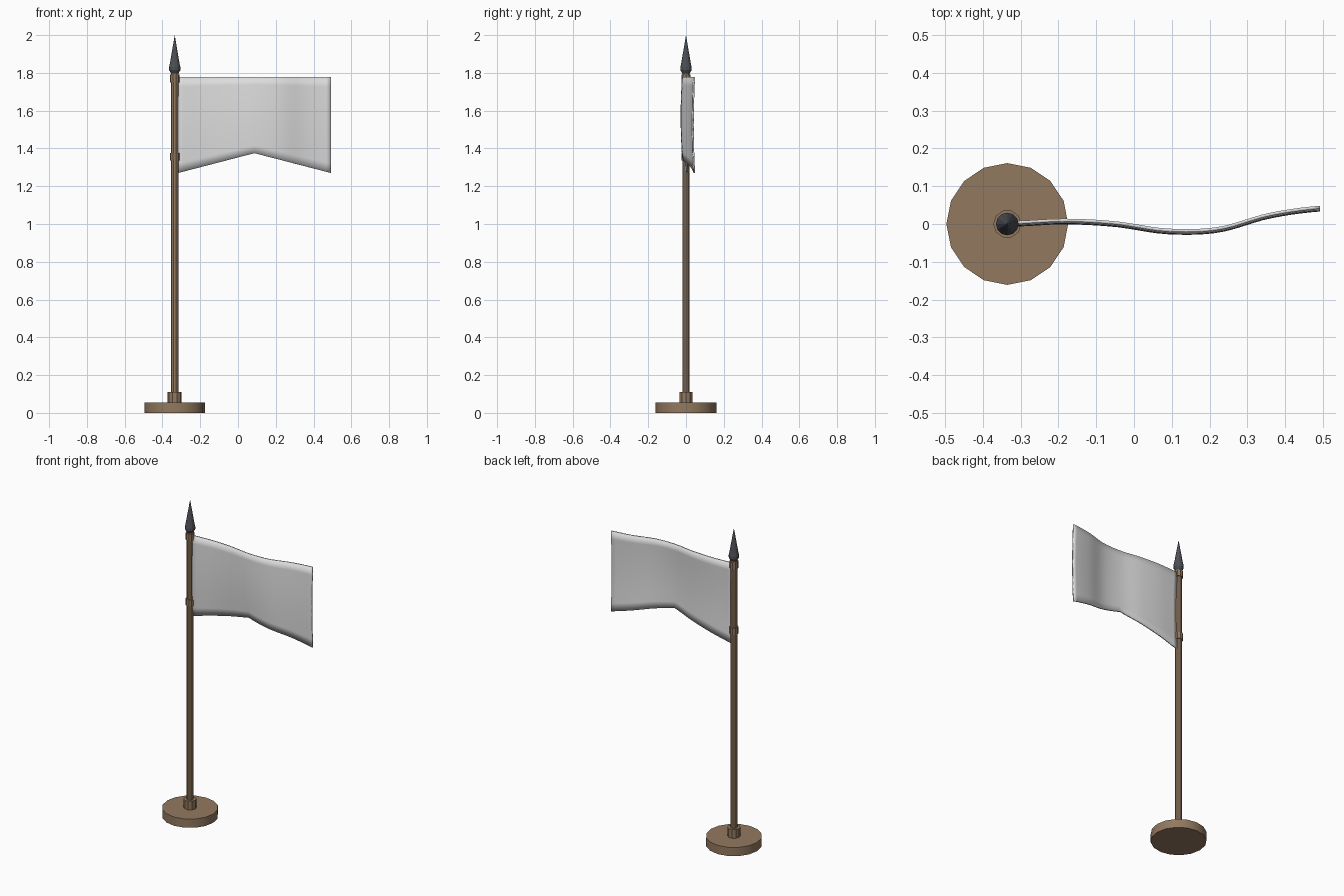
import bpy
import bmesh
import math

cube = bpy.data.objects.get("Cube")
if cube:
    bpy.data.objects.remove(cube)


def material(name, rgb):
    m = bpy.data.materials.new(name)
    m.use_nodes = True
    m.diffuse_color = (*rgb, 1)
    m.node_tree.nodes["Principled BSDF"].inputs["Base Color"].default_value = (*rgb, 1)
    return m


wood = material("brown wood", (0.29, 0.19, 0.115))
iron = material("dark iron", (0.075, 0.078, 0.09))
cloth = material("pale cloth", (0.72, 0.72, 0.72))

POLE_X = -0.335


def add_object(name, bm, mat):
    bmesh.ops.recalc_face_normals(bm, faces=bm.faces)
    mesh = bpy.data.meshes.new(name)
    bm.to_mesh(mesh)
    bm.free()
    mesh.materials.append(mat)
    obj = bpy.data.objects.new(name, mesh)
    bpy.context.collection.objects.link(obj)
    return obj


def smooth(obj):
    bpy.ops.object.select_all(action="DESELECT")
    obj.select_set(True)
    bpy.context.view_layer.objects.active = obj
    bpy.ops.object.shade_smooth_by_angle(angle=math.radians(29))


def turned(name, profile, sides, mat):
    """Closed turned part around the pole axis from (radius, height) pairs."""
    bm = bmesh.new()
    rings = []
    for r, z in profile:
        if r == 0:
            rings.append([bm.verts.new((POLE_X, 0, z))] * sides)
        else:
            angles = [math.tau * i / sides for i in range(sides)]
            rings.append([bm.verts.new((POLE_X + r * math.cos(a), r * math.sin(a), z))
                          for a in angles])
    for low, high in zip(rings, rings[1:]):
        for i in range(sides):
            j = (i + 1) % sides
            corners = dict.fromkeys((low[i], low[j], high[j], high[i]))
            bm.faces.new(list(corners))
    for ring, (r, z) in ((rings[0], profile[0]), (rings[-1], profile[-1])):
        if r > 0:
            bm.faces.new(ring)
    return add_object(name, bm, mat)


# Stand and pole
smooth(turned("base", [(0.161, 0), (0.161, 0.055)], 16, wood))
turned("base_collar", [(0.037, 0.055), (0.037, 0.11)], 10, wood)
turned("pole", [(0.02, 0.05), (0.02, 1.805)], 10, wood)
for label, z in (("lower", 1.335), ("upper", 1.75)):
    turned(label + "_ring", [(0.026, z), (0.026, z + 0.042)], 10, wood)

# Spear point on top of the pole
turned("finial", [(0.02, 1.798), (0.03, 1.815), (0.03, 1.83), (0.025, 1.853), (0, 2.0)],
       12, iron)

# Waving cloth with a notched lower edge
LEFT, RIGHT, TOP = -0.318, 0.492, 1.778
WAVE = [0.004, 0.010, 0.003, -0.016, -0.012, 0.025, 0.044]


def wave(t):
    """Smooth curve through the evenly spaced wave offsets."""
    last = len(WAVE) - 1
    i = min(int(t * last), last - 1)
    f = t * last - i
    a, b, c, d = (WAVE[min(max(k, 0), last)] for k in range(i - 1, i + 3))
    return b + f / 2 * (c - a + f * (2 * a - 5 * b + 4 * c - d + f * (3 * (b - c) + d - a)))


bm = bmesh.new()
COLS, ROWS = 32, 10
grid = []
for c in range(COLS + 1):
    t = c / COLS
    bottom = 1.27 + 0.105 * (1 - abs(2 * t - 1))
    column = []
    for r in range(ROWS + 1):
        z = TOP + (bottom - TOP) * r / ROWS
        sag = 0.007 * math.sin(math.pi * r / ROWS)
        column.append(bm.verts.new((LEFT + (RIGHT - LEFT) * t, wave(t) - sag, z)))
    grid.append(column)
for a, b in zip(grid, grid[1:]):
    for r in range(ROWS):
        bm.faces.new((a[r], a[r + 1], b[r + 1], b[r]))
flag = add_object("flag", bm, cloth)
smooth(flag)
thickness = flag.modifiers.new("thickness", "SOLIDIFY")
thickness.thickness = 0.008
thickness.offset = 0
